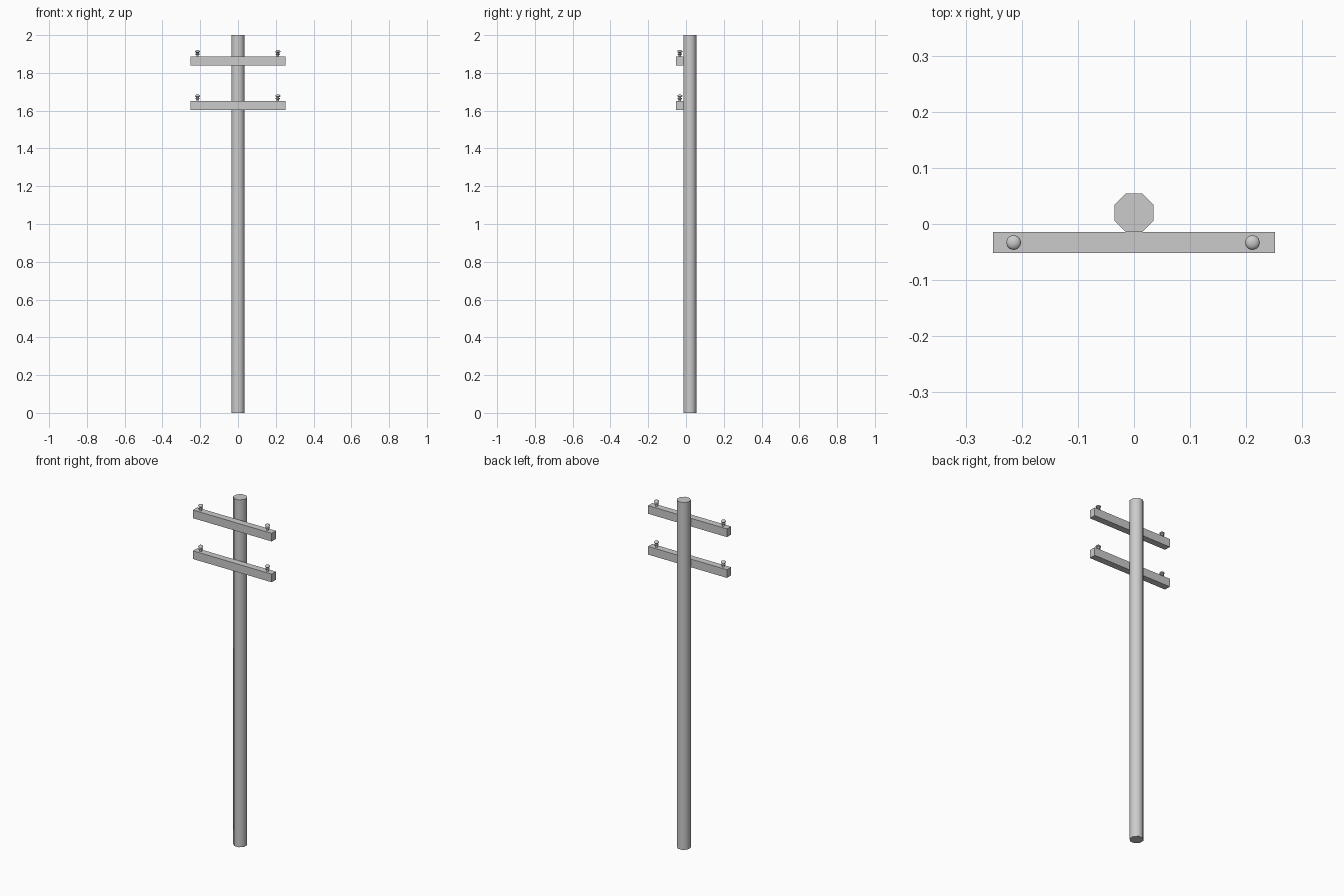
import bpy, math

if "Cube" in bpy.data.objects:
    bpy.data.objects.remove(bpy.data.objects["Cube"])


def smooth(ob, angle):
    bpy.ops.object.select_all(action='DESELECT')
    ob.select_set(True)
    bpy.context.view_layer.objects.active = ob
    bpy.ops.object.shade_smooth_by_angle(angle=math.radians(angle))


def lathe(name, profile, sides, loc, turn=0.0):
    """Closed solid of revolution from (radius, z) points."""
    verts, faces = [], []
    for r, z in profile:
        for i in range(sides):
            a = 2 * math.pi * i / sides + turn
            verts.append((r * math.cos(a), r * math.sin(a), z))
    for k in range(len(profile) - 1):
        for i in range(sides):
            j = (i + 1) % sides
            faces.append((k * sides + i, k * sides + j,
                          (k + 1) * sides + j, (k + 1) * sides + i))
    faces.append(tuple(reversed(range(sides))))
    faces.append(tuple(range((len(profile) - 1) * sides, len(profile) * sides)))
    me = bpy.data.meshes.new(name)
    me.from_pydata(verts, [], faces)
    ob = bpy.data.objects.new(name, me)
    ob.location = loc
    bpy.context.collection.objects.link(ob)
    return ob


# Octagonal pole, flats facing front and sides
radius = 0.0345 / math.cos(math.pi / 8)
pole = lathe("pole", [(radius, 0), (radius, 2)], 8, (0, 0.02, 0), math.pi / 8)
smooth(pole, 50)

# Insulator: thin pin, lower skirt, waist, wider domed cap
insulator_profile = [(0.006, -0.004), (0.006, 0.009), (0.011, 0.011),
                     (0.012, 0.015), (0.007, 0.018), (0.007, 0.021),
                     (0.0133, 0.025), (0.0133, 0.029), (0.010, 0.033),
                     (0.004, 0.035)]

# Two crossarms in front of the pole, each with a pair of insulators
for label, z in (("lower", 1.627), ("upper", 1.862)):
    bpy.ops.mesh.primitive_cube_add(size=1, location=(0, -0.033, z))
    arm = bpy.context.object
    arm.name = label + "_crossarm"
    arm.scale = (0.502, 0.038, 0.047)
    bpy.ops.object.transform_apply(location=False, rotation=False, scale=True)
    for side, x in (("left", -0.2145), ("right", 0.211)):
        ins = lathe(f"{label}_{side}_insulator", insulator_profile, 12,
                    (x, -0.033, z + 0.0235))
        smooth(ins, 40)
